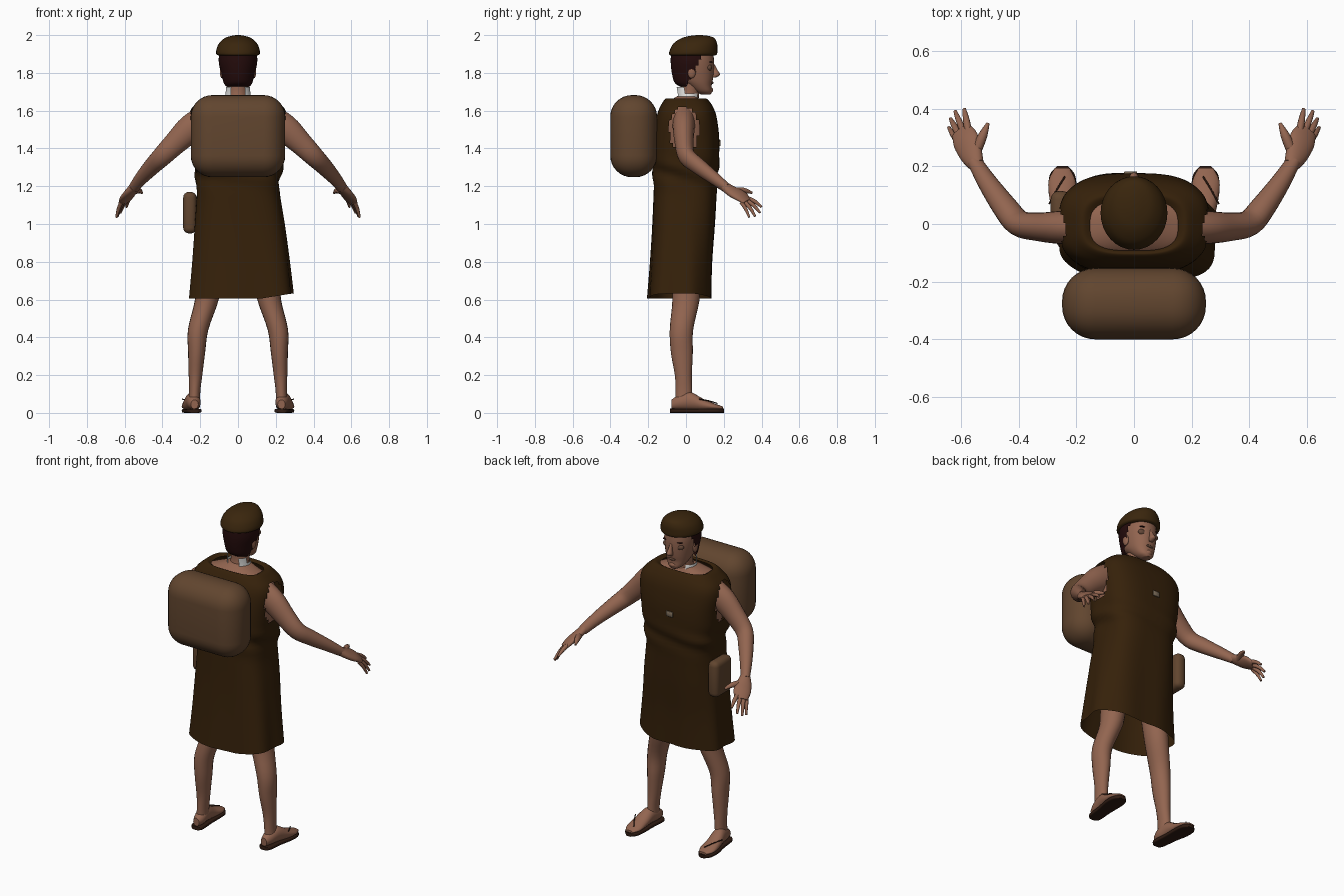
import bpy, bmesh, math
from mathutils import Vector

cube = bpy.data.objects.get("Cube")
if cube:
    bpy.data.objects.remove(cube, do_unlink=True)


def material(name, r, g, b):
    m = bpy.data.materials.new(name)
    m.use_nodes = True
    m.diffuse_color = (r, g, b, 1)
    bsdf = m.node_tree.nodes["Principled BSDF"]
    bsdf.inputs["Base Color"].default_value = (r, g, b, 1)
    bsdf.inputs["Roughness"].default_value = 0.8
    return m


SKIN = material("skin", 0.29, 0.13, 0.08)
CLOTH = material("dark_brown_cloth", 0.036, 0.015, 0.003)
FELT = material("brown_felt", 0.042, 0.019, 0.004)
PACK = material("tan_canvas", 0.12, 0.06, 0.028)
HAIR = material("dark_hair", 0.018, 0.0035, 0.0035)
LEATHER = material("sandal_leather", 0.028, 0.011, 0.006)
LINEN = material("white_linen", 0.9, 0.9, 0.88)
BADGE = material("dull_badge", 0.2, 0.15, 0.1)
SHADE = material("eye_brown", 0.13, 0.065, 0.04)

UP, FORWARD, ACROSS = Vector((0, 0, 1)), Vector((0, 1, 0)), Vector((1, 0, 0))


def finish(bm, name, mat, mirror=False, angle=50):
    me = bpy.data.meshes.new(name)
    bmesh.ops.recalc_face_normals(bm, faces=bm.faces)
    bm.to_mesh(me)
    bm.free()
    ob = bpy.data.objects.new(name, me)
    bpy.context.collection.objects.link(ob)
    me.materials.append(mat)
    if mirror:
        mod = ob.modifiers.new("mirror", "MIRROR")
        mod.use_mirror_merge = False
    bpy.ops.object.select_all(action="DESELECT")
    ob.select_set(True)
    bpy.context.view_layer.objects.active = ob
    bpy.ops.object.shade_smooth_by_angle(angle=math.radians(angle))


def spline(rows, k):
    """Catmull-Rom interpolation of every column."""
    out = []
    for i in range(len(rows) - 1):
        a, b, c, d = (rows[min(max(j, 0), len(rows) - 1)] for j in range(i - 1, i + 3))
        for s in range(k):
            t = s / k
            out.append([q + 0.5 * t * (r - p + t * (2*p - 5*q + 4*r - w + t * (3*(q - r) + w - p)))
                        for p, q, r, w in zip(a, b, c, d)])
    return out + [list(rows[-1])]


def loft(rows, axis=None, across=ACROSS, n=20, k=4, power=2, caps=True):
    """Rings of (x, y, z, half width, half depth) joined into a skin."""
    bm = bmesh.new()
    rows = spline(rows, k)
    rings = []
    for i, (x, y, z, w, d) in enumerate(rows):
        t = axis or (Vector(rows[min(i + 1, len(rows) - 1)][:3])
                     - Vector(rows[max(i - 1, 0)][:3])).normalized()
        u = (across - t * across.dot(t)).normalized()
        v = t.cross(u)
        ring = []
        for j in range(n):
            a = math.tau * j / n
            c, s = math.cos(a), math.sin(a)
            c = math.copysign(abs(c) ** (2 / power), c)
            s = math.copysign(abs(s) ** (2 / power), s)
            ring.append(bm.verts.new(Vector((x, y, z)) + u * w * c + v * d * s))
        rings.append(ring)
    for r, q in zip(rings, rings[1:]):
        for j in range(n):
            bm.faces.new((r[j], r[(j + 1) % n], q[(j + 1) % n], q[j]))
    if caps:
        bm.faces.new(rings[0][::-1])
        bm.faces.new(rings[-1])
    return bm


def cut(bm, rule):
    doomed = [f for f in bm.faces if rule(f.calc_center_median())]
    bmesh.ops.delete(bm, geom=doomed, context="FACES")


def blob(name, mat, at, size, mirror=False):
    bm = bmesh.new()
    bmesh.ops.create_uvsphere(bm, u_segments=16, v_segments=10, radius=1)
    bmesh.ops.scale(bm, vec=size, verts=bm.verts)
    bmesh.ops.translate(bm, vec=at, verts=bm.verts)
    finish(bm, name, mat, mirror, 80)


def box(name, mat, at, size, round_by, segments=6):
    bm = bmesh.new()
    bmesh.ops.create_cube(bm, size=1)
    bmesh.ops.scale(bm, vec=size, verts=bm.verts)
    bmesh.ops.bevel(bm, geom=bm.edges[:], offset=round_by, segments=segments,
                    profile=0.5, affect="EDGES")
    bmesh.ops.translate(bm, vec=at, verts=bm.verts)
    finish(bm, name, mat)


# Legs
finish(loft([(.15, 0, .74, .07, .08), (.165, 0, .6, .063, .072), (.211, -.024, .44, .054, .062),
             (.219, -.022, .32, .045, .058), (.225, -.014, .2, .036, .045),
             (.229, -.012, .12, .03, .044), (.232, -.012, .05, .031, .045)], axis=UP),
       "legs", SKIN, True)

# Feet, sandal soles and straps
finish(loft([(.23, -.078, .045, .02, .024), (.232, -.04, .055, .034, .038),
             (.24, .02, .063, .039, .048), (.248, .09, .043, .046, .032),
             (.25, .15, .032, .047, .018), (.25, .195, .026, .025, .008)], axis=FORWARD),
       "feet", SKIN, True)
finish(loft([(.232, -.085, .011, .022, .011), (.232, -.06, .011, .038, .011),
             (.24, .03, .011, .041, .011), (.248, .11, .011, .049, .011),
             (.249, .17, .011, .044, .011), (.249, .202, .011, .018, .011)],
            axis=FORWARD, power=5), "sandal_soles", LEATHER, True)
finish(loft([(.24, .165, .05, .003, .003), (.268, .12, .064, .003, .003),
             (.295, .07, .073, .003, .003)], n=8), "sandal_straps", LEATHER, True)

# Arms and hands
finish(loft([(.17, -.01, 1.55, .08, .06), (.25, -.012, 1.505, .075, .058),
             (.33, -.01, 1.43, .062, .05), (.4, .003, 1.36, .053, .045),
             (.45, .06, 1.31, .046, .042), (.51, .145, 1.245, .036, .033),
             (.553, .215, 1.19, .028, .024)], across=Vector((1, 0, 1))), "arms", SKIN, True)
SPAN = Vector((1, -.3, -.5))
finish(loft([(.548, .205, 1.198, .028, .024), (.567, .245, 1.172, .043, .023),
             (.585, .29, 1.147, .049, .02), (.602, .325, 1.118, .037, .013)], across=SPAN),
       "hands", SKIN, True)
for base, tip, r in (((.575, .315, 1.14), (.59, .4, 1.09), .013),
                     ((.593, .32, 1.125), (.622, .392, 1.06), .012),
                     ((.61, .312, 1.115), (.638, .366, 1.04), .012),
                     ((.618, .293, 1.115), (.644, .335, 1.035), .011),
                     ((.55, .25, 1.175), (.508, .35, 1.165), .018)):
    mid = [a * .45 + b * .55 for a, b in zip(base, tip)]
    mid[2] += .008
    finish(loft([(*base, r, r), (*mid, r * .9, r * .85), (*tip, .006, .006)], n=10),
           "fingers", SKIN, True)

# Torso and neck under the garment
finish(loft([(0, 0, 1.3, .2, .14), (0, 0, 1.45, .235, .145), (0, -.005, 1.56, .238, .125),
             (0, -.01, 1.62, .2, .1), (0, -.005, 1.655, .12, .075), (0, .01, 1.68, .055, .05)],
            axis=UP, n=32, power=2.4), "torso", SKIN)
finish(loft([(0, .005, 1.62, .062, .058), (0, .02, 1.69, .053, .05), (0, .025, 1.77, .055, .055)],
            axis=UP), "neck", SKIN)

# Tunic with armholes, soft folds, gathers and a hem raised on one side
bm = loft([(.017, -.035, .605, .273, .167), (.014, -.025, .8, .255, .163), (.008, -.012, 1, .237, .165),
           (0, -.003, 1.2, .218, .168), (0, 0, 1.32, .238, .174), (0, .002, 1.45, .252, .174),
           (0, .003, 1.55, .262, .162), (0, .003, 1.605, .25, .147), (0, .002, 1.645, .212, .125),
           (0, 0, 1.665, .18, .105), (0, -.005, 1.655, .153, .088)],
          axis=UP, n=72, k=6, power=3, caps=False)
for v in bm.verts:
    low = max(0, 1.25 - v.co.z)
    a = math.atan2(v.co.y * 1.6, v.co.x)
    fold = 1 + .04 * low * math.sin(7 * a + 1)
    fold += .045 * math.sin(3 * a + v.co.z * 45) * math.exp(-((v.co.z - 1.27) / .06) ** 2)
    v.co.x *= fold
    v.co.y *= fold
    v.co.z += .25 * low * max(0, v.co.x - .12)
cut(bm, lambda c: abs(c.x) > .17 and ((c.y + .01) / .078) ** 2 + ((c.z - 1.5) / .122) ** 2 < 1)
finish(bm, "tunic", CLOTH)

# Ragged linen collar, open at the throat
bm = loft([(0, .01, 1.655, .07, .064), (0, .008, 1.69, .067, .062), (0, .002, 1.725, .064, .062)],
          axis=UP, n=32, k=2, caps=False)
cut(bm, lambda c: c.y > .06 or c.z > 1.69 and c.y > -.01 or abs(c.x) < .035)
finish(bm, "collar", LINEN)

# Head and features
finish(loft([(0, .105, 1.686, .022, .025), (0, .092, 1.702, .045, .045), (0, .07, 1.735, .064, .066),
             (0, .05, 1.77, .076, .093), (0, .04, 1.82, .086, .108), (0, .035, 1.87, .09, .113),
             (0, .033, 1.93, .085, .108)], axis=UP, n=32, power=2.2), "head", SKIN)
finish(loft([(0, .14, 1.845, .009, .012), (0, .152, 1.815, .011, .015), (0, .158, 1.79, .017, .022),
             (0, .148, 1.775, .012, .01)], axis=UP, n=12), "nose", SKIN)
blob("lips", SHADE, (0, .134, 1.748), (.024, .012, .008))
blob("chin", SKIN, (0, .12, 1.71), (.025, .024, .018))
blob("ears", SKIN, (.084, .03, 1.805), (.012, .022, .034), True)
blob("eyes", SHADE, (.043, .122, 1.828), (.026, .017, .019), True)
blob("eyebrows", HAIR, (.042, .13, 1.858), (.024, .012, .004), True)

# Hair shell, trimmed along the hairline
bm = loft([(0, .022, 1.728, .066, .055), (0, .022, 1.75, .077, .083), (0, .032, 1.8, .09, .107),
           (0, .036, 1.86, .102, .117), (0, .034, 1.93, .098, .112)], axis=UP, n=48, k=6)
cut(bm, lambda c: c.y > .005 + (c.z - 1.735) * .5)
finish(bm, "hair", HAIR)

# Beret, fullest toward the face
finish(loft([(0, .035, 1.892, .102, .117), (0, .037, 1.9, .115, .127), (0, .041, 1.925, .114, .125),
             (0, .05, 1.958, .099, .114), (0, .064, 1.985, .068, .085), (0, .07, 1.997, .03, .042),
             (0, .07, 2, .005, .005)], axis=UP, n=32), "beret", FELT)

# Bags and chest badge
box("backpack", PACK, (0, -.277, 1.465), (.5, .248, .435), .115, 8)
box("hip_pouch", PACK, (-.255, .035, 1.06), (.07, .16, .22), .03, 4)
box("chest_badge", BADGE, (-.012, .179, 1.428), (.045, .008, .032), .002, 1)
